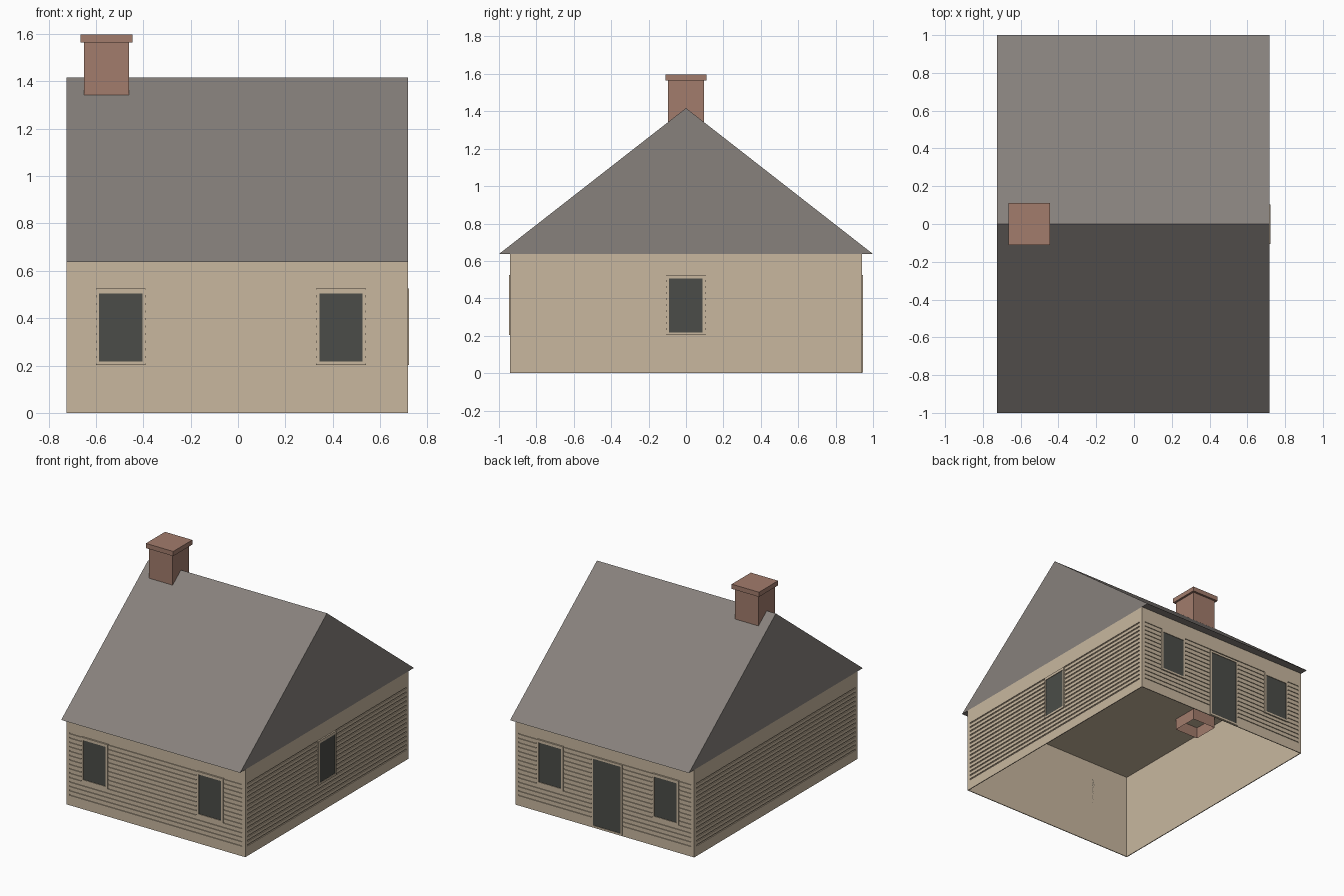
import bpy
import bmesh

old = bpy.data.objects.get("Cube")
if old:
    bpy.data.objects.remove(old, do_unlink=True)


def material(name, r, g, b):
    m = bpy.data.materials.new(name)
    m.use_nodes = True
    m.diffuse_color = (r, g, b, 1)
    m.node_tree.nodes["Principled BSDF"].inputs["Base Color"].default_value = (r, g, b, 1)
    return m


TAN = material("tan siding", 0.578, 0.474, 0.345)
GREY = material("grey roofing", 0.242, 0.219, 0.202)
BRICK = material("brick red", 0.36, 0.2, 0.15)
GLASS = material("dark glass", 0.07, 0.073, 0.065)

EAVE = 0.637
LEFT, RIGHT, DEPTH = 0.717, -0.724, 0.94
GROOVE = 0.006


def add_box(bm, lo, hi, skip_down=False, skip_up=False):
    """Box between two corners, optionally open below or above."""
    geom = bmesh.ops.create_cube(bm, size=1)
    for v in geom["verts"]:
        v.co = [lo[i] if v.co[i] < 0 else hi[i] for i in range(3)]
    faces = {f for v in geom["verts"] for f in v.link_faces}
    bm.normal_update()
    gone = [f for f in faces if (skip_down and f.normal.z < -0.5) or (skip_up and f.normal.z > 0.5)]
    bmesh.ops.delete(bm, geom=gone, context="FACES_ONLY")


def finish(bm, name, mat):
    mesh = bpy.data.meshes.new(name)
    bm.to_mesh(mesh)
    bm.free()
    mesh.materials.append(mat)
    obj = bpy.data.objects.new(name, mesh)
    bpy.context.collection.objects.link(obj)
    return obj


# Hollow house shell, open underneath
bm = bmesh.new()
add_box(bm, (RIGHT + GROOVE, -DEPTH + GROOVE, 0), (LEFT - GROOVE, DEPTH - GROOVE, EAVE - 0.004),
        skip_down=True)
finish(bm, "house_shell", TAN)

# Each wall: axis it faces along, sign, outer plane, extent along the wall
WALLS = {
    "front": (1, -1, DEPTH, RIGHT, LEFT),
    "back": (1, 1, DEPTH, RIGHT, LEFT),
    "left": (0, 1, LEFT, -DEPTH, DEPTH),
    "right": (0, -1, -RIGHT, -DEPTH, DEPTH),
}


def wall_box(bm, wall, u0, u1, z0, z1, d0, d1):
    """Box on a wall; d is the distance out from the siding face."""
    axis, sign, plane, _, _ = WALLS[wall]
    a, b = sorted((sign * (plane + d0), sign * (plane + d1)))
    if axis == 1:
        add_box(bm, (u0, a, z0), (u1, b, z1))
    else:
        add_box(bm, (a, u0, z0), (b, u1, z1))


# Horizontal siding boards with trim bands and corner boards
STEP, GAP, FIRST, LINES = 0.032, 0.009, 0.072, 15
for wall, (_, _, _, u0, u1) in WALLS.items():
    bm = bmesh.new()
    top = FIRST + STEP * (LINES - 1) + GAP
    wall_box(bm, wall, u0, u1, 0, FIRST, -GROOVE, 0)
    wall_box(bm, wall, u0, u1, top, EAVE, -GROOVE, 0)
    for a, b in ((u0, u0 + 0.026), (u1 - 0.026, u1)):
        wall_box(bm, wall, a, b, FIRST, top, -GROOVE, 0)
    for i in range(LINES - 1):
        z = FIRST + GAP + STEP * i
        wall_box(bm, wall, u0 + 0.026, u1 - 0.026, z, z + STEP - GAP, -GROOVE, 0)
    finish(bm, wall + "_siding", TAN)


def opening(name, wall, u0, u1, z0, z1, side, low, high):
    """Dark panel with a raised frame around it."""
    bm = bmesh.new()
    wall_box(bm, wall, u0, u0 + side, z0, z1, -GROOVE, 0.006)
    wall_box(bm, wall, u1 - side, u1, z0, z1, -GROOVE, 0.006)
    wall_box(bm, wall, u0 + side, u1 - side, z0, z0 + low, -GROOVE, 0.006)
    wall_box(bm, wall, u0 + side, u1 - side, z1 - high, z1, -GROOVE, 0.006)
    finish(bm, name + "_frame", TAN)
    bm = bmesh.new()
    wall_box(bm, wall, u0 + side, u1 - side, z0 + low, z1 - high, -GROOVE, 0.002)
    finish(bm, name + "_panel", GLASS)


# Windows and door
for wall in ("front", "back"):
    opening(wall + "_right_window", wall, -0.6, -0.39, 0.203, 0.525, 0.014, 0.014, 0.02)
    opening(wall + "_left_window", wall, 0.33, 0.54, 0.203, 0.525, 0.014, 0.014, 0.02)
opening("side_window", "left", -0.105, 0.103, 0.203, 0.525, 0.014, 0.014, 0.02)
opening("back_door", "back", -0.145, 0.1, 0.004, 0.52, 0.012, 0.014, 0.016)

# Gabled roof prism
bm = bmesh.new()
ends = [[bm.verts.new((x, y, z)) for y, z in ((-1, EAVE), (1, EAVE), (0, 1.417))]
        for x in (RIGHT, LEFT)]
bm.faces.new(ends[0])
bm.faces.new(ends[1])
for i in range(3):
    j = (i + 1) % 3
    bm.faces.new((ends[0][i], ends[0][j], ends[1][j], ends[1][i]))
bmesh.ops.recalc_face_normals(bm, faces=bm.faces)
finish(bm, "roof", GREY)

# Chimney shaft running through the ceiling, and its cap
bm = bmesh.new()
add_box(bm, (-0.65, -0.095, 0.55), (-0.46, 0.095, 1.57), skip_down=True, skip_up=True)
finish(bm, "chimney_shaft", BRICK)
bm = bmesh.new()
add_box(bm, (-0.665, -0.11, 1.564), (-0.445, 0.11, 1.598))
finish(bm, "chimney_cap", BRICK)
